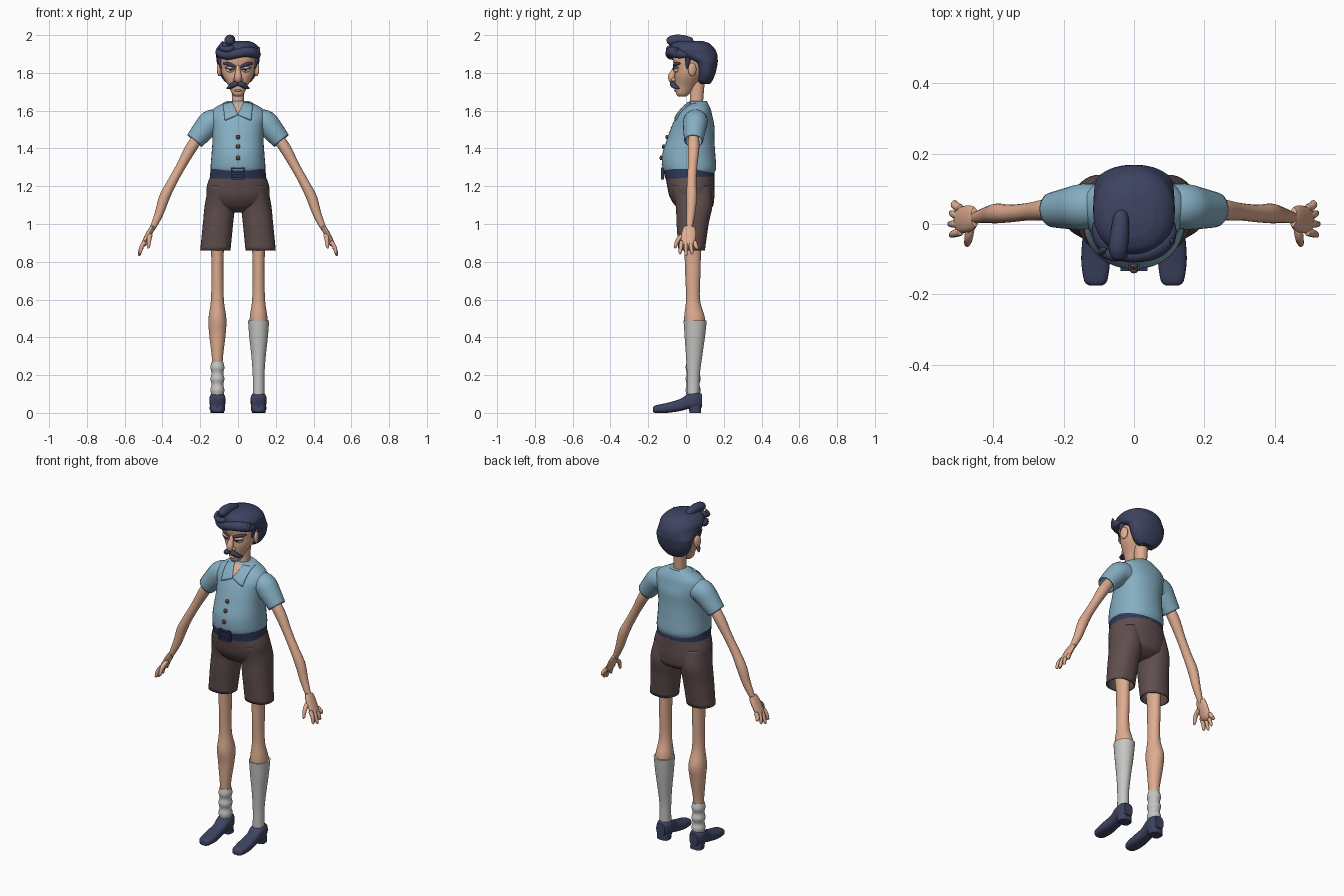
import bpy, bmesh, math
from mathutils import Vector

if "Cube" in bpy.data.objects:
    bpy.data.objects.remove(bpy.data.objects["Cube"])


def material(name, red, green, blue):
    mat = bpy.data.materials.new(name)
    mat.use_nodes = True
    colour = [channel ** 2.2 for channel in (red, green, blue)] + [1]
    mat.diffuse_color = colour
    mat.node_tree.nodes["Principled BSDF"].inputs["Base Color"].default_value = colour
    return mat


SKIN = material("skin", .87, .67, .56)
SHIRT = material("shirt blue", .52, .68, .76)
SHORTS = material("shorts brown", .38, .31, .31)
NAVY = material("hair and leather navy", .25, .27, .38)
BELT = material("belt blue", .2, .23, .35)
SOCK = material("sock grey", .77, .77, .76)
BUTTON = material("button brown", .39, .26, .27)
WHITE = material("eye white", .84, .84, .84)
DARK = material("pupil dark", .12, .12, .16)
SIDES = (("left_", 1), ("right_", -1))
parts = []


def finish(name, bm, mat, thickness=0):
    bmesh.ops.recalc_face_normals(bm, faces=bm.faces)
    mesh = bpy.data.meshes.new(name)
    bm.to_mesh(mesh)
    bm.free()
    mesh.materials.append(mat)
    part = bpy.data.objects.new(name, mesh)
    bpy.context.collection.objects.link(part)
    if thickness:
        part.modifiers.new("thickness", 'SOLIDIFY').thickness = thickness
    parts.append(part)
    return part


def spline(rows, steps=5):
    """Smooth curve through rows of numbers."""
    smooth = []
    padded = [rows[0], *rows, rows[-1]]
    for quad in zip(padded, padded[1:], padded[2:], padded[3:]):
        for step in range(steps):
            t = step / steps
            smooth.append([b + t * (c - a + t * (2 * a - 5 * b + 4 * c - d + t * (3 * (b - c) + d - a))) / 2
                           for a, b, c, d in zip(*quad)])
    return smooth + [list(rows[-1])]


def bridge(name, rings, mat, closed, thickness):
    bm = bmesh.new()
    loops = [[bm.verts.new(point) for point in ring] for ring in rings]
    for low, high in zip(loops, loops[1:]):
        for i in range(len(low)):
            bm.faces.new((low[i - 1], low[i], high[i], high[i - 1]))
    if closed:
        bm.faces.new(loops[0])
        bm.faces.new(loops[-1])
    return finish(name, bm, mat, thickness)


def loft(name, rows, mat, x=0, upright=True, power=2.2, closed=True, thickness=0, sides=40):
    """Rows: station, half width, low edge, high edge."""
    rings = []
    for station, half, low, high in spline(rows):
        ring = []
        for i in range(sides):
            angle = math.tau * i / sides
            across, along = [math.copysign(abs(v) ** (2 / power), v) for v in (math.cos(angle), math.sin(angle))]
            depth = (low + high + (high - low) * along) / 2
            ring.append((x + half * across, *((depth, station) if upright else (station, depth))))
        rings.append(ring)
    return bridge(name, rings, mat, closed, thickness)


def tube(name, points, radii, mat, side=1, ref=(0, 1, 0), flat=1, closed=True, thickness=0, sides=16):
    """Rounded tube through points, its radii spread evenly along it."""
    path = [Vector(p) for p in spline(points)]
    widths = spline([(r,) for r in radii], 20)
    last = len(path) - 1
    rings = []
    for i, centre in enumerate(path):
        tangent = path[min(i + 1, last)] - path[max(i - 1, 0)]
        u = tangent.cross(Vector(ref)).normalized()
        v = u.cross(tangent).normalized() * flat
        radius = widths[round(i / last * (len(widths) - 1))][0]
        if closed:
            radius *= max(.05, 1 - abs(2 * i / last - 1) ** 8) ** .5
        ring = []
        for k in range(sides):
            angle = math.tau * k / sides
            p = centre + radius * (u * math.cos(angle) + v * math.sin(angle))
            ring.append((side * p.x, p.y, p.z))
        rings.append(ring)
    return bridge(name, rings, mat, closed, thickness)


def place(name, bm, location, size, mat, rotation=(0, 0, 0)):
    part = finish(name, bm, mat)
    part.location, part.scale, part.rotation_euler = location, size, rotation


def ball(name, *where):
    bm = bmesh.new()
    bmesh.ops.create_uvsphere(bm, u_segments=20, v_segments=12, radius=1)
    place(name, bm, *where)


def box(name, *where):
    bm = bmesh.new()
    bmesh.ops.create_cube(bm, size=1)
    place(name, bm, *where)


def front(rows, x, z):
    """Depth of a loft's front surface."""
    curve = spline(rows)
    a, b = next((a, b) for a, b in zip(curve, curve[1:]) if a[0] <= z <= b[0])
    half, low, high = Vector(a[1:]).lerp(Vector(b[1:]), (z - a[0]) / (b[0] - a[0]))
    bulge = max(0, 1 - (abs(x) / half) ** 2.2) ** (1 / 2.2)
    return (low + high - (high - low) * bulge) / 2


def patch(name, corners, rows, lift, mat, thickness=0, cells=8):
    """Four-cornered cloth lying on the front of a loft."""
    a, b, c, d = [Vector(corner) for corner in corners]
    bm = bmesh.new()
    grid = []
    for i in range(cells + 1):
        start, end = a.lerp(d, i / cells), b.lerp(c, i / cells)
        line = [start.lerp(end, j / cells) for j in range(cells + 1)]
        grid.append([bm.verts.new((p.x, front(rows, p.x, p.y) - lift, p.y)) for p in line])
    for upper, lower in zip(grid, grid[1:]):
        for j in range(cells):
            bm.faces.new((upper[j], upper[j + 1], lower[j + 1], lower[j]))
    bmesh.ops.remove_doubles(bm, verts=bm.verts, dist=.0005)
    finish(name, bm, mat, thickness)


# Shirt with open collar and buttons
torso = [(1.27, .14, -.11, .15), (1.3, .145, -.125, .16), (1.37, .14, -.125, .155), (1.45, .135, -.1, .15),
         (1.52, .14, -.075, .15), (1.57, .15, -.05, .14), (1.61, .13, -.02, .13), (1.65, .06, .02, .11)]
loft("shirt_body", torso, SHIRT)
patch("chest_opening", [(-.035, 1.64), (.035, 1.64), (0, 1.58), (0, 1.58)], torso, .004, SKIN)
patch("shirt_placket", [(-.015, 1.58), (.015, 1.58), (.015, 1.29), (-.015, 1.29)], torso, .003, SHIRT)
for z in (1.35, 1.41, 1.46):
    ball("shirt_button", (0, front(torso, 0, z) - .005, z), (.012, .008, .012), BUTTON)
for name, side in SIDES:
    patch(name + "collar", [(side * .03, 1.645), (side * .08, 1.64), (side * .07, 1.55), (0, 1.58)],
          torso, .009, SHIRT, thickness=.008)
    tube(name + "sleeve", [(.08, .055, 1.54), (.14, .05, 1.54), (.18, .045, 1.5), (.23, .04, 1.44)],
         (.06, .065, .06, .05), SHIRT, side, closed=False, thickness=.006, sides=24)

# Shorts, belt and buckle
loft("shorts_hips", [(1.06, .06, 0, .1), (1.09, .14, -.05, .14), (1.14, .165, -.085, .15),
                     (1.2, .165, -.1, .15), (1.27, .14, -.11, .15)], SHORTS)
for name, side in SIDES:
    for z, x in ((1.2, .09),):
        hem = [(.86, .08, -.04, .1), (1, .08, -.05, .12), (1.1, .08, -.055, .14), (1.2, .07, -.08, .13)]
    leg = loft(name + "shorts_leg", hem, SHORTS, closed=False, thickness=.006)
    for vertex in leg.data.vertices:
        vertex.co.x += side * (.12 - .1 * (vertex.co.z - .86))
loft("belt", [(1.24, .15, -.11, .15), (1.29, .145, -.12, .15)], BELT)
for end in (-1, 0, 1):
    box("buckle_bar", (0, -.125, 1.268 + .027 * end), (.07, .016, .01), BELT)
    if end:
        box("buckle_end", (.033 * end, -.125, 1.268), (.01, .016, .06), BELT)

# Neck, arms and hands
loft("neck", [(1.57, .04, .01, .1), (1.63, .032, .02, .09), (1.76, .035, .02, .1)], SKIN)
for name, side in SIDES:
    tube(name + "arm", [(.19, .04, 1.49), (.25, .04, 1.4), (.3, .035, 1.31), (.35, .03, 1.22),
                        (.39, .03, 1.14), (.42, .025, 1.05), (.465, .015, .95)],
         (.035, .031, .025, .025, .028, .023, .017), SKIN, side)
    tube(name + "palm", [(.45, .02, .99), (.47, .015, .95), (.505, .01, .88)], (.012, .016, .015), SKIN, side, flat=2.4)
    for i in range(4):
        base, tip, bend = .022 * (i - 1), .032 * (i - 1), (i - 1) ** 2
        tube(name + "finger", [(.49, base, .91), (.51, (base + tip) / 2, .88),
                               (.525 - .005 * bend, tip, .83 + .01 * bend)], (.012, .011, .008), SKIN, side, sides=10)
    tube(name + "thumb", [(.465, 0, .945), (.47, -.04, .92), (.475, -.06, .87)], (.014, .012, .008), SKIN, side)

# Legs, shoes and socks
for name, side in SIDES:
    x = side * .109
    loft(name + "leg", [(.07, .026, .01, .066), (.2, .026, .01, .066), (.3, .03, .005, .07), (.42, .044, 0, .09),
                        (.5, .047, -.01, .1), (.6, .034, 0, .074), (.75, .032, -.005, .077),
                        (.86, .034, -.01, .08), (1, .045, -.03, .09)], SKIN, x, power=2)
    loft(name + "shoe", [(-.175, .018, .005, .03), (-.16, .033, 0, .04), (-.1, .041, 0, .053), (-.03, .037, .01, .074),
                         (.01, .04, .02, .1), (.05, .042, .02, .11), (.085, .028, .03, .1)],
         NAVY, x, upright=False, power=2.8)
    loft(name + "shoe_heel", [(0, .036, .02, .08), (.04, .037, .01, .08)], NAVY, x, power=3)
loft("left_tall_sock", [(.09, .031, .005, .07), (.2, .031, .005, .073), (.3, .038, 0, .086),
                        (.4, .049, -.007, .1), (.49, .056, -.013, .11)], SOCK, .109, power=2)
folds = [(.09 + .03 * i, .031 + .006 * (i % 2), .004 - .006 * (i % 2), .071 + .007 * (i % 2)) for i in range(7)]
loft("right_slack_sock", folds, SOCK, -.109, power=2)

# Head and features
head = [(1.675, .018, -.04, 0), (1.69, .032, -.053, .02), (1.73, .05, -.056, .05), (1.78, .079, -.06, .09),
        (1.82, .09, -.06, .11), (1.88, .092, -.07, .12), (1.93, .08, -.05, .11)]
loft("head", head, SKIN)
tube("nose", [(0, -.05, 1.85), (0, -.065, 1.81), (0, -.076, 1.78), (0, -.07, 1.75)],
     (.01, .013, .019, .016), SKIN)
ball("lower_lip", (0, -.056, 1.707), (.018, .008, .006), SKIN)
eye_y = front(head, .04, 1.82)
for name, side in SIDES:
    turn, droop = (0, 0, side * .35), (0, -side * .12, side * .35)
    ball(name + "ear", (side * .098, .033, 1.818), (.012, .023, .036), SKIN, turn)
    ball(name + "nostril", (side * .016, -.066, 1.764), (.011, .012, .01), SKIN)
    ball(name + "eye", (side * .041, eye_y, 1.816), (.024, .011, .013), WHITE, turn)
    ball(name + "pupil", (side * .038, eye_y - .01, 1.817), (.007, .004, .008), DARK)
    ball(name + "eyelid", (side * .042, eye_y, 1.826), (.028, .015, .008), SKIN, droop)
    ball(name + "lash_line", (side * .042, eye_y - .004, 1.82), (.026, .012, .002), DARK, droop)
    tube(name + "eyebrow", [(.01, -.065, 1.83), (.05, -.055, 1.847), (.08, -.03, 1.85)], (.006, .01, .004), NAVY, side)
    tube(name + "moustache", [(0, -.068, 1.744), (.02, -.07, 1.74), (.04, -.058, 1.727), (.06, -.035, 1.717)],
         (.012, .015, .012, .004), NAVY, side)
    tube(name + "sideburn", [(.095, .012, 1.89), (.09, .005, 1.82)], (.02, .004), NAVY, side)

# Hair: back mass, fringe and curls
loft("hair_back", [(1.74, .05, .075, .125), (1.76, .075, .06, .14), (1.8, .1, .055, .157), (1.85, .111, .04, .167),
                   (1.87, .114, 0, .168), (1.9, .116, -.08, .165), (1.93, .113, -.085, .15),
                   (1.955, .09, -.07, .125), (1.97, .055, -.035, .085)], NAVY)
fringe = [(.105 * math.sin(a), -.085 * math.cos(a), 1.903 + .008 * math.sin(3 * a))
          for a in [math.radians(20 * i) for i in range(-5, 6)]]
tube("hair_fringe", fringe, (.014, .026, .024, .028, .014), NAVY, ref=(0, 0, 1))
tube("hair_top_curl", [(-.035, .04, 1.965), (-.04, -.02, 1.975), (-.045, -.07, 1.972), (-.045, -.1, 1.96)],
     (.02, .026, .027, .018), NAVY, ref=(0, 0, 1))
tube("hair_side_curl", [(-.02, -.085, 1.935), (-.055, -.09, 1.925), (-.09, -.08, 1.935), (-.08, -.07, 1.968)],
     (.014, .016, .012, .006), NAVY)
tube("hair_small_curl", [(.06, -.075, 1.925), (.1, -.055, 1.91), (.112, -.045, 1.938)], (.012, .012, .005), NAVY)

# Smooth shading with crisp hems
bpy.ops.object.select_all(action='DESELECT')
for part in parts:
    part.select_set(True)
bpy.context.view_layer.objects.active = parts[0]
bpy.ops.object.shade_smooth_by_angle(angle=math.radians(42))
